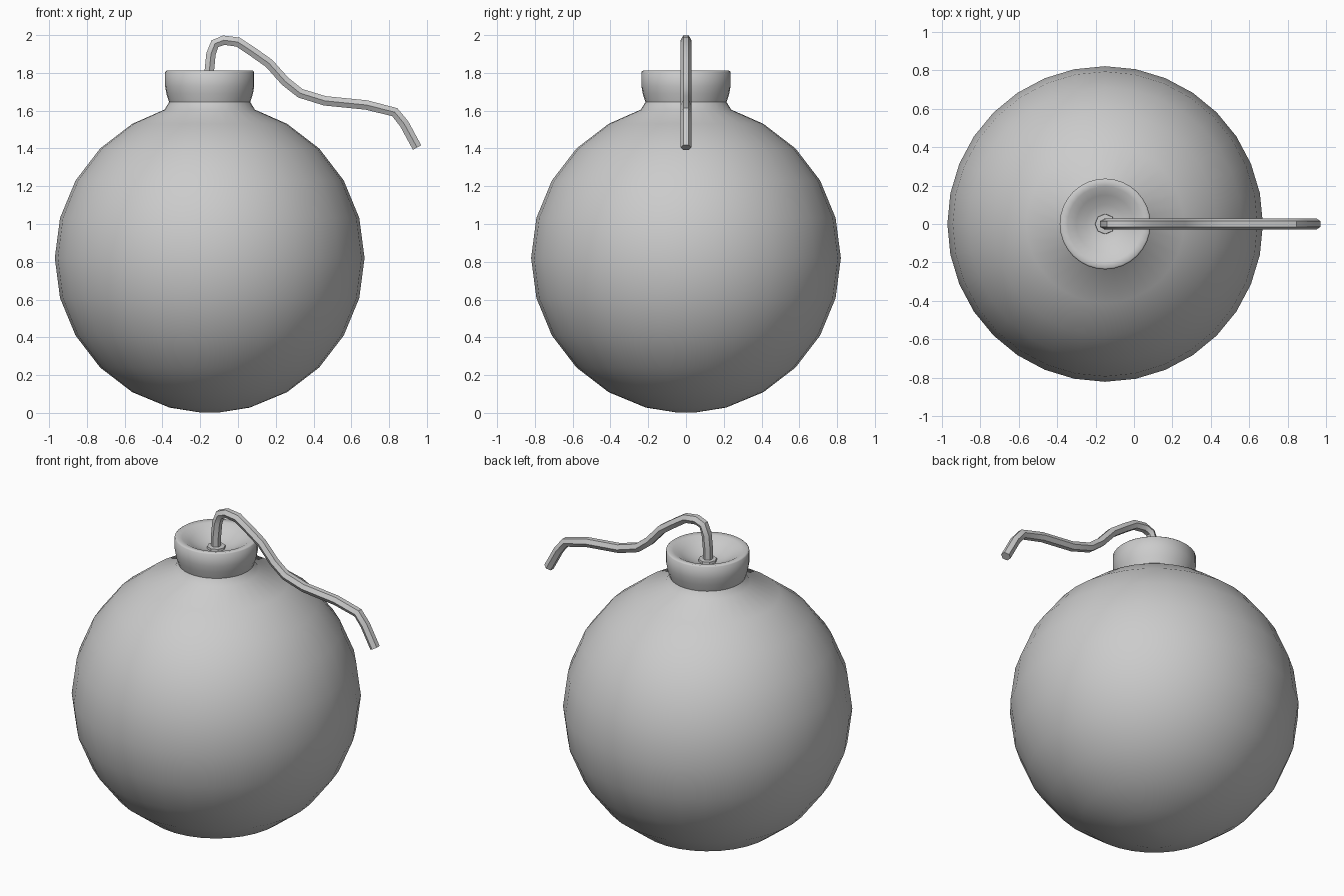
import bpy, bmesh, math
from mathutils import Vector

if "Cube" in bpy.data.objects:
    bpy.data.objects.remove(bpy.data.objects["Cube"])

CX = -0.15   # the round parts share this axis
R = 0.82


def finish(name, bm, sharp=None):
    bmesh.ops.recalc_face_normals(bm, faces=bm.faces[:])
    me = bpy.data.meshes.new(name)
    bm.to_mesh(me)
    bm.free()
    me.shade_smooth()
    if sharp:
        me.set_sharp_from_angle(angle=math.radians(sharp))
    ob = bpy.data.objects.new(name, me)
    bpy.context.collection.objects.link(ob)
    return ob


def bridge(bm, rings):
    for a, b in zip(rings, rings[1:]):
        n = len(a)
        for i in range(n):
            j = (i + 1) % n
            bm.faces.new((a[i], a[j], b[j], b[i]))


def lathe(name, profile, segs, cap_start=False, cap_end=False, sharp=None):
    bm = bmesh.new()
    rings = []
    for r, z in profile:
        rings.append([bm.verts.new((CX + r * math.cos(2 * math.pi * i / segs),
                                    r * math.sin(2 * math.pi * i / segs), z))
                      for i in range(segs)])
    bridge(bm, rings)
    if cap_start:
        bm.faces.new(rings[0])
    if cap_end:
        bm.faces.new(rings[-1])
    return finish(name, bm, sharp)


# Round body, pulled up into a short neck
ball = [(R * math.cos(math.radians(a)), R + R * math.sin(math.radians(a)))
        for a in [-87] + list(range(-75, 61, 15))]
ball += [(0.24, 1.605), (0.215, 1.645)]
lathe("body", ball, 32, cap_start=True)

# Collar with a funnel-shaped top
lathe("collar", [(0.215, 1.645), (0.229, 1.69), (0.236, 1.73), (0.236, 1.805),
                 (0.228, 1.812), (0.195, 1.806), (0.15, 1.78), (0.10, 1.752),
                 (0.045, 1.735)], 32, cap_end=True)

# Small raised ring where the fuse enters
lathe("fuse_seat", [(0.055, 1.72), (0.052, 1.75), (0.025, 1.752)], 8,
      cap_end=True, sharp=35)

# Six-sided fuse swept along a wavy path in the xz plane
path = [(-0.152, 1.70), (-0.152, 1.81), (-0.143, 1.90), (-0.122, 1.955),
        (-0.075, 1.973), (0.0, 1.963), (0.08, 1.91), (0.165, 1.85),
        (0.25, 1.755), (0.33, 1.692), (0.46, 1.652), (0.68, 1.63),
        (0.83, 1.592), (0.88, 1.53), (0.948, 1.405)]
pts = [Vector((x, 0, z)) for x, z in path]
bm = bmesh.new()
rings = []
for k, p in enumerate(pts):
    d_in = (p - pts[max(k - 1, 0)]).normalized()
    d_out = (pts[min(k + 1, len(pts) - 1)] - p).normalized()
    t = (d_in + d_out).normalized()
    side = Vector((0, 1, 0))
    up = t.cross(side)
    rings.append([bm.verts.new(p + 0.029 * (math.cos(i * math.pi / 3) * side
                                            + math.sin(i * math.pi / 3) * up))
                  for i in range(6)])
bridge(bm, rings)
bm.faces.new(rings[0])
bm.faces.new(rings[-1])
finish("fuse", bm, sharp=35)
